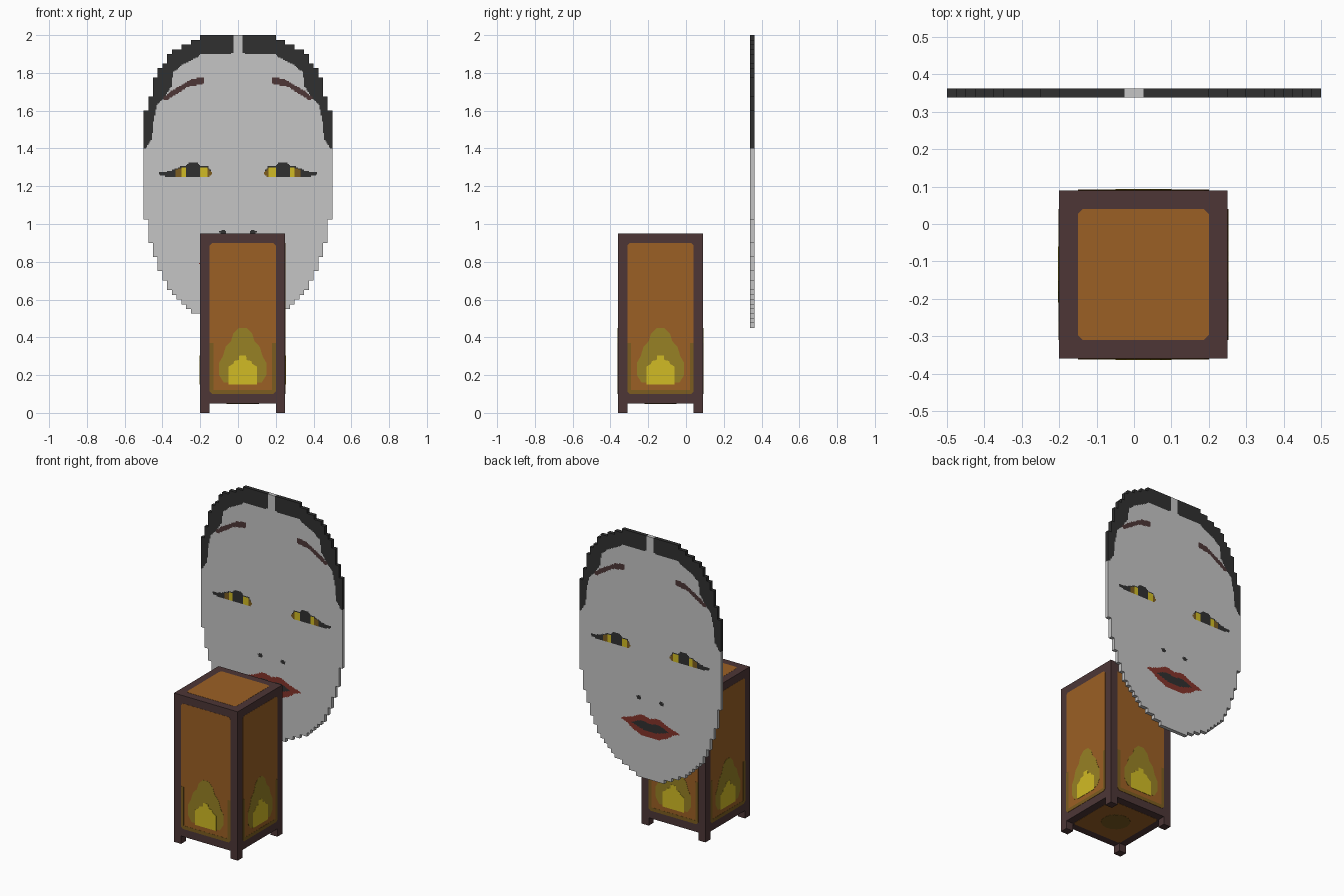
import bpy, bmesh, math
from mathutils import Matrix, Vector

if "Cube" in bpy.data.objects:
    bpy.data.objects.remove(bpy.data.objects["Cube"])


def material(name, rgb):
    m = bpy.data.materials.new(name)
    m.diffuse_color = (*rgb, 1)
    m.use_nodes = True
    m.node_tree.nodes["Principled BSDF"].inputs["Base Color"].default_value = m.diffuse_color
    return m


SKIN, HAIR, WOOD, PAPER, GLOW, EMBER, YELLOW, LIPS = range(8)
MATS = [material("pale_skin", (.56, .56, .56)), material("black_hair", (.03, .03, .03)),
        material("dark_wood", (.074, .037, .037)), material("orange_paper", (.33, .117, .018)),
        material("olive_glow", (.31, .22, .018)), material("brown_ember", (.2, .107, .014)),
        material("bright_yellow", (.64, .50, .018)), material("red_lips", (.23, .034, .023))]


def finish(name, bm, mats):
    me = bpy.data.meshes.new(name)
    bm.to_mesh(me)
    bm.free()
    for m in mats:
        me.materials.append(m)
    ob = bpy.data.objects.new(name, me)
    bpy.context.collection.objects.link(ob)
    return ob


# ---------- lantern ----------
CX, CY = .025, -.135


def add_box(bm, lo, hi):
    lo, hi = Vector(lo), Vector(hi)
    bmesh.ops.create_cube(bm, size=1, matrix=Matrix.Translation((lo + hi) / 2)
                          @ Matrix.Diagonal((*(hi - lo), 1)))


bm = bmesh.new()
add_box(bm, (CX - .225, CY - .225, .05), (CX + .225, CY + .225, .95))
finish("lantern_frame", bm, [MATS[WOOD]])

bm = bmesh.new()
for sx in (-1, 1):
    for sy in (-1, 1):
        x, y = CX + sx * .2, CY + sy * .2
        add_box(bm, (x - .025, y - .025, 0), (x + .025, y + .025, .05))
finish("lantern_feet", bm, [MATS[WOOD]])


def plate(name, pts, mat, mtx, depth):
    """Thin plate: outline in local x/z, its front facing local -y."""
    bm = bmesh.new()
    f = bm.faces.new([bm.verts.new((x, 0, z)) for x, z in pts])
    ext = bmesh.ops.extrude_face_region(bm, geom=[f])
    for v in ext["geom"]:
        if isinstance(v, bmesh.types.BMVert):
            v.co.y = -depth
    bmesh.ops.recalc_face_normals(bm, faces=bm.faces)
    bm.transform(mtx)
    finish(name, bm, [MATS[mat]])


def chamfered(w, z0, z1, c=.013):
    return [(-w + c, z0), (w - c, z0), (w, z0 + c), (w, z1 - c),
            (w - c, z1), (-w + c, z1), (-w, z1 - c), (-w, z0 + c)]


def mirrored(half):
    return half + [(-x, z) for x, z in reversed(half)]


GLOW_SHAPE = mirrored([(.1, .16), (.125, .2), (.125, .265), (.105, .3), (.09, .35),
                       (.062, .38), (.05, .42), (.02, .45)])
FIRE_SHAPE = mirrored([(.075, .15), (.075, .245), (.05, .26), (.045, .275), (.02, .28), (.018, .305)])
RIM_SHAPE = mirrored([(.155, .122), (.155, .37), (.175, .37), (.175, .113), (.162, .1)][::-1])

# the same panel with its flame on all four sides
for i, side in enumerate(("front", "right", "back", "left")):
    m = (Matrix.Translation((CX, CY, 0)) @ Matrix.Rotation(i * math.pi / 2, 4, 'Z')
         @ Matrix.Translation((0, -.225, 0)))
    plate(side + "_panel", chamfered(.175, .1, .9), PAPER, m, .001)
    plate(side + "_panel_rim", RIM_SHAPE, EMBER, m, .002)
    plate(side + "_flame_glow", GLOW_SHAPE, GLOW, m, .002)
    plate(side + "_flame_core", FIRE_SHAPE, YELLOW, m, .003)

# top and bottom panels
square = chamfered(.175, -.175, .175)
up = Matrix.Translation((CX, CY, .95)) @ Matrix.Rotation(-math.pi / 2, 4, 'X')
down = Matrix.Translation((CX, CY, .05)) @ Matrix.Rotation(math.pi / 2, 4, 'X')
plate("top_panel", square, PAPER, up, .001)
plate("bottom_panel", square, PAPER, down, .001)
disc = [(.085 * math.cos(a * math.pi / 8), .085 * math.sin(a * math.pi / 8)) for a in range(16)]
plate("bottom_glow", disc, EMBER, down, .002)

# ---------- face mask ----------
Y0, Y1 = .3385, .3625
CELL = .00625
Z0, ROWS = .45, 248
# stepped outline: start height, half width
STEPS = [(.45, .1), (.475, .15), (.5, .2), (.525, .25), (.55, .275), (.575, .3), (.6, .325),
         (.625, .35), (.65, .375), (.7, .4), (.75, .425), (.825, .45), (.9, .475), (1.025, .5),
         (1.6, .475), (1.675, .45), (1.775, .425), (1.825, .4), (1.85, .375), (1.9, .35),
         (1.925, .3), (1.95, .25), (1.975, .2)]
# painted areas on one half, first match wins
PAINT = [
    (HAIR, [(.027, 2.1), (.027, 1.91), (.04, 1.9), (.2, 1.9), (.22, 1.88), (.3, 1.84), (.345, 1.8),
            (.35, 1.73), (.4, 1.66), (.43, 1.63), (.45, 1.53), (.455, 1.45), (.49, 1.4),
            (.6, 1.4), (.6, 2.1)]),
    (WOOD, [(.18, 1.775), (.24, 1.77), (.3, 1.735), (.36, 1.7), (.4, 1.665), (.38, 1.653),
            (.33, 1.685), (.27, 1.725), (.18, 1.742)]),
    (HAIR, [(.2, 1.25), (.275, 1.25), (.275, 1.31), (.26, 1.325), (.215, 1.325), (.2, 1.31)]),
    (HAIR, [(.33, 1.25), (.38, 1.25), (.42, 1.262), (.42, 1.272), (.36, 1.28), (.3, 1.305),
            (.16, 1.305), (.135, 1.275), (.165, 1.297), (.3, 1.297), (.33, 1.285)]),
    (YELLOW, [(.165, 1.25), (.3, 1.25), (.3, 1.3), (.165, 1.3)]),
    (EMBER, [(.135, 1.27), (.15, 1.25), (.33, 1.25), (.33, 1.29), (.165, 1.298)]),
    (HAIR, [(.06, .955), (.075, .972), (.1, .958), (.09, .945), (.07, .945)]),
    (HAIR, [(-.01, .755), (.06, .76), (.13, .785), (.09, .805), (.05, .815), (-.01, .8)]),
    (LIPS, [(-.01, .715), (.07, .722), (.13, .75), (.17, .78), (.21, .79), (.19, .802),
            (.13, .82), (.07, .85), (.04, .85), (-.01, .835)]),
]


def inside(x, z, poly):
    hit = False
    for (ax, az), (bx, bz) in zip(poly, poly[1:] + poly[:1]):
        if (az > z) != (bz > z) and x < ax + (z - az) * (bx - ax) / (bz - az):
            hit = not hit
    return hit


def colour(x, z):
    return next((m for m, p in PAINT if inside(abs(x), z, p)), SKIN)


def half_width(row):
    if not 0 <= row < ROWS:
        return 0
    z = Z0 + (row + .5) * CELL
    return [w for start, w in STEPS if start < z][-1]


bm = bmesh.new()


def quad(mat, *pts):
    bm.faces.new([bm.verts.new(p) for p in pts]).material_index = mat


for r in range(ROWS):
    w, z, t = half_width(r), Z0 + r * CELL, Z0 + (r + 1) * CELL
    n = round(2 * w / CELL)
    cells = [colour(-w + (i + .5) * CELL, z + CELL / 2) for i in range(n)]
    cuts = [0] + [i for i in range(1, n) if cells[i] != cells[i - 1]] + [n]
    for i, j in zip(cuts, cuts[1:]):
        a, b, m = -w + i * CELL, -w + j * CELL, cells[i]
        # front and back strips
        quad(m, (a, Y0, z), (b, Y0, z), (b, Y0, t), (a, Y0, t))
        quad(m, (b, Y1, z), (a, Y1, z), (a, Y1, t), (b, Y1, t))
        # exposed ledges where the neighbouring row is narrower
        for near, h, top in ((half_width(r + 1), t, True), (half_width(r - 1), z, False)):
            for p, q in ((a, min(b, -near)), (max(a, near), b)):
                if q - p > 1e-5:
                    pts = [(p, Y0, h), (q, Y0, h), (q, Y1, h), (p, Y1, h)]
                    quad(m, *(pts if top else pts[::-1]))
    # outer edges
    quad(cells[0], (-w, Y1, z), (-w, Y0, z), (-w, Y0, t), (-w, Y1, t))
    quad(cells[-1], (w, Y0, z), (w, Y1, z), (w, Y1, t), (w, Y0, t))
bmesh.ops.remove_doubles(bm, verts=bm.verts, dist=1e-5)
finish("face_mask", bm, MATS)
